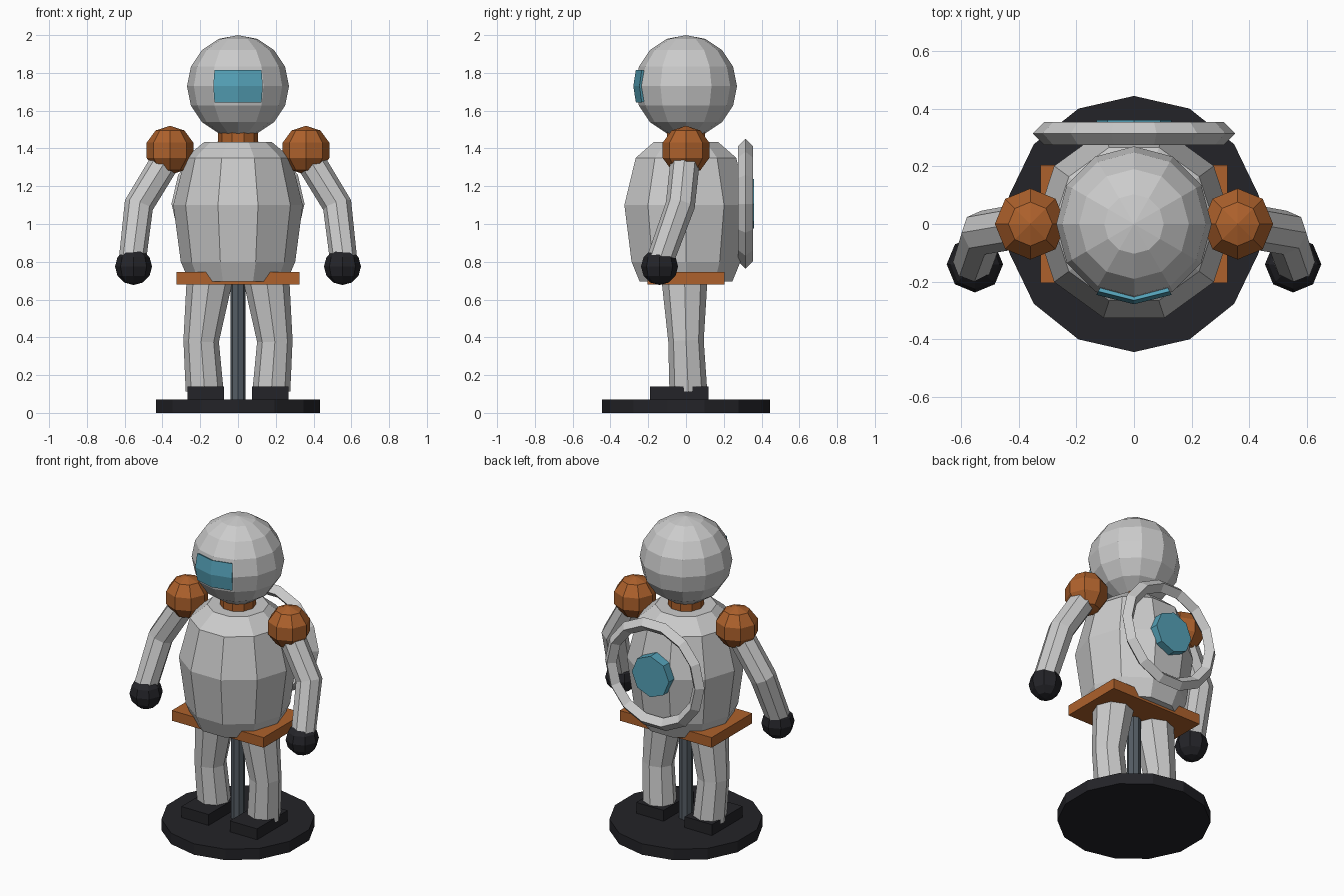
import bpy, bmesh
from math import sin, cos, pi, radians
from mathutils import Vector, Matrix

if "Cube" in bpy.data.objects:
    bpy.data.objects.remove(bpy.data.objects["Cube"])


def material(name, rgb):
    m = bpy.data.materials.new(name)
    m.diffuse_color = (*rgb, 1)
    m.use_nodes = True
    m.node_tree.nodes["Principled BSDF"].inputs["Base Color"].default_value = m.diffuse_color
    return m


ORANGE = material("orange", (0.42, 0.12, 0.025))
BLACK = material("black", (0.017, 0.017, 0.021))
BLUE = material("blue", (0.09, 0.36, 0.48))


def finish(name, bm, mat=None):
    bmesh.ops.recalc_face_normals(bm, faces=bm.faces)
    me = bpy.data.meshes.new(name)
    bm.to_mesh(me)
    bm.free()
    ob = bpy.data.objects.new(name, me)
    bpy.context.collection.objects.link(ob)
    if mat:
        me.materials.append(mat)
    return ob


def skin_rings(name, rings, mat=None):
    """Join equal-length rings of points into a capped solid."""
    bm = bmesh.new()
    vs = [[bm.verts.new(p) for p in r] for r in rings]
    n = len(vs[0])
    for a, b in zip(vs, vs[1:]):
        for i in range(n):
            j = (i + 1) % n
            bm.faces.new((a[i], a[j], b[j], b[i]))
    bm.faces.new(vs[0])
    bm.faces.new(vs[-1])
    return finish(name, bm, mat)


def lathe(name, profile, n, start=0.0, mat=None):
    return skin_rings(name, [[(r * cos(start + 2 * pi * i / n), r * sin(start + 2 * pi * i / n), z)
                              for i in range(n)] for r, z in profile], mat)


def tube(name, path, radii, n=8):
    pts = [Vector(p) for p in path]
    rings = []
    for i, p in enumerate(pts):
        t = (pts[min(i + 1, len(pts) - 1)] - pts[max(i - 1, 0)]).normalized()
        u = Vector((0, 1, 0)).cross(t).normalized()
        v = t.cross(u)
        rings.append([p + radii[i] * (u * cos(2 * pi * k / n) + v * sin(2 * pi * k / n))
                      for k in range(n)])
    return skin_rings(name, rings)


def ball(name, loc, r, seg, rings, mat=None):
    bm = bmesh.new()
    bmesh.ops.create_uvsphere(bm, u_segments=seg, v_segments=rings, radius=r,
                              matrix=Matrix.Translation(loc))
    return finish(name, bm, mat)


def box(name, lo, hi, mat=None):
    bm = bmesh.new()
    lo, hi = Vector(lo), Vector(hi)
    bmesh.ops.create_cube(bm, size=1, matrix=Matrix.Translation((lo + hi) / 2)
                          @ Matrix.Diagonal((*(hi - lo), 1)))
    return finish(name, bm, mat)


# Stand
lathe("stand_base", [(0.445, 0), (0.445, 0.07)], 14, pi / 2, BLACK)
pole = lathe("stand_pole", [(0.04, 0.06), (0.04, 0.72)], 8)
pole.data.materials.append(material("steel", (0.09, 0.11, 0.13)))

# Body
lathe("torso", [(0.258, 0.695), (0.303, 0.80), (0.343, 1.10), (0.28, 1.35), (0.178, 1.435)], 10)
box("belt_plate", (-0.325, -0.205, 0.68), (0.325, 0.205, 0.745), ORANGE)
lathe("neck", [(0.105, 1.42), (0.105, 1.52)], 10, 0, ORANGE)

# Head and visor
HEAD = Vector((0, 0, 1.73))
ball("helmet", HEAD, 0.27, 12, 8)
bm = bmesh.new()
grid = {}
for i, a in enumerate((-28, 0, 28)):
    for j, b in enumerate((-18, 0, 18)):
        for k, r in enumerate((0.22, 0.279)):
            d = Vector((sin(radians(a)) * cos(radians(b)),
                        -cos(radians(a)) * cos(radians(b)), sin(radians(b))))
            grid[i, j, k] = bm.verts.new(HEAD + r * d)
for k in (0, 1):
    for i in (0, 1):
        for j in (0, 1):
            bm.faces.new([grid[i, j, k], grid[i + 1, j, k], grid[i + 1, j + 1, k], grid[i, j + 1, k]])
for s in (0, 1):
    for e in (0, 2):
        bm.faces.new([grid[s, e, 0], grid[s + 1, e, 0], grid[s + 1, e, 1], grid[s, e, 1]])
        bm.faces.new([grid[e, s, 0], grid[e, s + 1, 0], grid[e, s + 1, 1], grid[e, s, 1]])
finish("visor", bm, BLUE)

# Limbs, one set per side
for side, s in (("left", -1), ("right", 1)):
    ball(side + "_shoulder", (s * 0.36, 0, 1.39), 0.13, 8, 5, ORANGE)
    tube(side + "_arm", [(s * 0.355, 0, 1.38), (s * 0.525, -0.03, 1.10), (s * 0.56, -0.14, 0.80)],
         (0.078, 0.078, 0.072))
    ball(side + "_hand", (s * 0.553, -0.14, 0.775), 0.098, 8, 6, BLACK)
    tube(side + "_leg", [(s * 0.15, -0.008, 0.71), (s * 0.195, 0, 0.38), (s * 0.177, 0.012, 0.12)],
         (0.122, 0.094, 0.1))
    x0, x1 = sorted((s * 0.075, s * 0.268))
    box(side + "_boot", (x0, -0.19, 0.06), (x1, 0.12, 0.14), BLACK)

# Back ring with diamond section
bm = bmesh.new()
N = 14
section = [(0.352, 0), (0.312, 0.04), (0.272, 0), (0.312, -0.04)]
loops = [[bm.verts.new((r * cos(2 * pi * i / N), 0.315 + y, 1.107 + r * sin(2 * pi * i / N)))
          for r, y in section] for i in range(N)]
for i in range(N):
    a, b = loops[i], loops[(i + 1) % N]
    for j in range(4):
        k = (j + 1) % 4
        bm.faces.new((a[j], a[k], b[k], b[j]))
finish("back_ring", bm)

# Blue disc in the middle of the back
skin_rings("back_disc", [[(0.131 * cos(pi * i / 4), y, 1.107 + 0.131 * sin(pi * i / 4))
                          for i in range(8)] for y in (0.28, 0.361)], BLUE)
